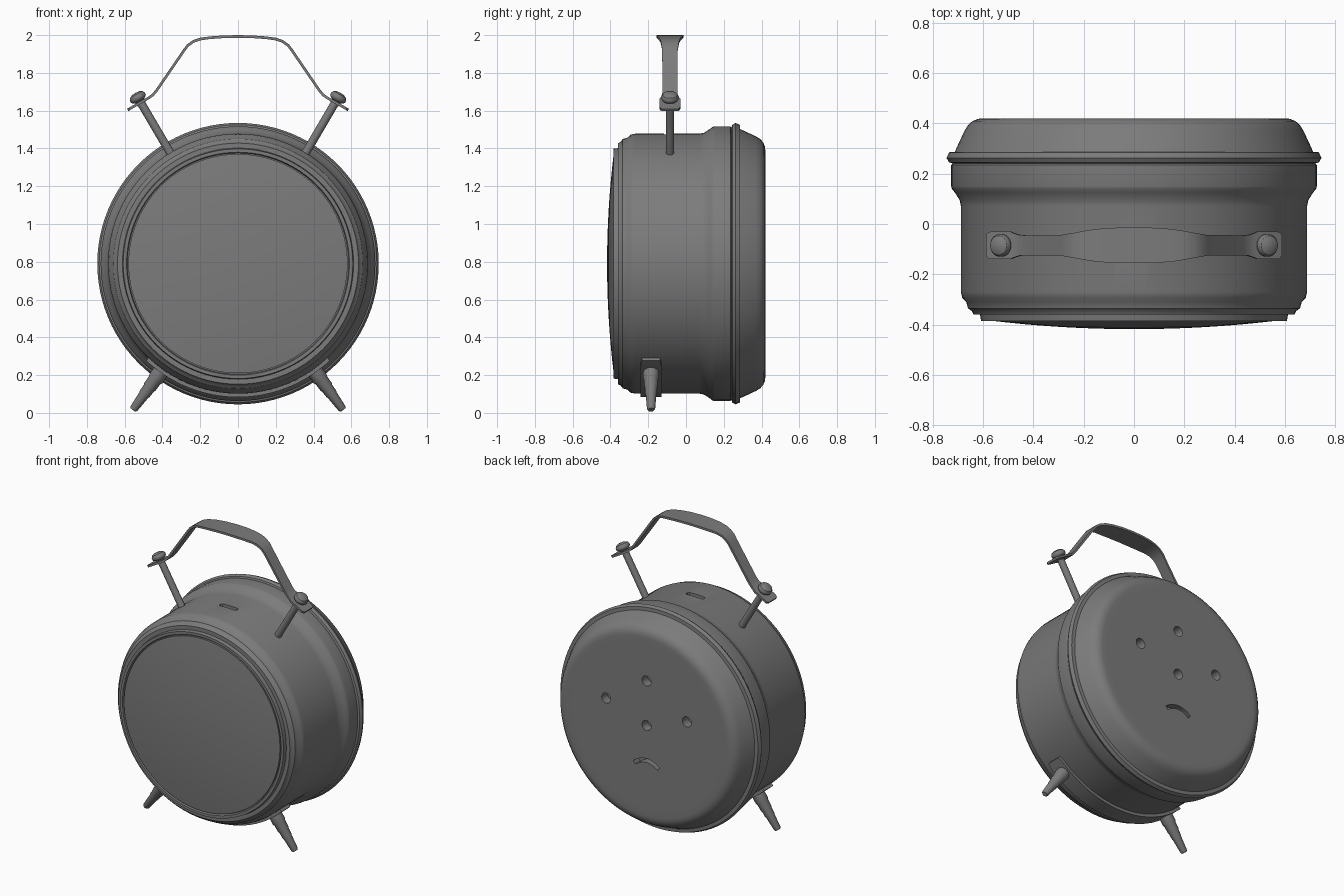
import bpy, bmesh, math
from mathutils import Vector

cube = bpy.data.objects.get("Cube")
if cube:
    bpy.data.objects.remove(cube, do_unlink=True)

GREY = (0.2, 0.2, 0.2, 1.0)
metal = bpy.data.materials.new("plain grey")
metal.use_nodes = True
metal.diffuse_color = GREY
metal.node_tree.nodes["Principled BSDF"].inputs["Base Color"].default_value = GREY

MID = 0.79          # height of the case axis
Y_AXIS = Vector((0, 1, 0))


def make(name, bm):
    """Turn a bmesh into an active, selected object."""
    bmesh.ops.recalc_face_normals(bm, faces=bm.faces)
    mesh = bpy.data.meshes.new(name)
    bm.to_mesh(mesh)
    bm.free()
    mesh.materials.append(metal)
    ob = bpy.data.objects.new(name, mesh)
    bpy.context.collection.objects.link(ob)
    return ob


def activate(ob):
    bpy.ops.object.select_all(action='DESELECT')
    ob.select_set(True)
    bpy.context.view_layer.objects.active = ob


def smooth(ob):
    activate(ob)
    bpy.ops.object.shade_smooth_by_angle(angle=math.radians(32))
    return ob


def lathe(name, profile, origin, axis, sides):
    """Revolve (radius, distance along axis) points round an axis."""
    bm = bmesh.new()
    turn = Vector((0, 0, 1)).rotation_difference(axis.normalized())
    rings = []
    for r, h in profile:
        ring = []
        for i in range(sides):
            a = math.tau * i / sides
            p = Vector((r * math.cos(a), r * math.sin(a), h))
            ring.append(bm.verts.new(Vector(origin) + turn @ p))
        rings.append(ring)
    for low, high in zip(rings, rings[1:]):
        for i in range(sides):
            j = (i + 1) % sides
            bm.faces.new((low[i], low[j], high[j], high[i]))
    for ring, (r, h) in ((rings[0], profile[0]), (rings[-1], profile[-1])):
        if r > 0:
            bm.faces.new(ring)
    bmesh.ops.remove_doubles(bm, verts=bm.verts, dist=1e-5)
    return make(name, bm)


def strip(name, points, y, thickness):
    """Bent band through (x, z, half width) points, as wide as told along y."""
    bm = bmesh.new()
    pairs = [(bm.verts.new((x, y - w, z)), bm.verts.new((x, y + w, z)))
             for x, z, w in points]
    for (a, b), (c, d) in zip(pairs, pairs[1:]):
        bm.faces.new((a, b, d, c))
    ob = make(name, bm)
    activate(ob)
    mod = ob.modifiers.new("thickness", 'SOLIDIFY')
    mod.thickness = thickness
    mod.offset = 0
    mod.use_even_offset = True
    bpy.ops.object.modifier_apply(modifier=mod.name)
    bm = bmesh.new()
    bm.from_mesh(ob.data)
    bmesh.ops.recalc_face_normals(bm, faces=bm.faces)
    bm.to_mesh(ob.data)
    bm.free()
    return ob


def both_sides(half):
    """Mirror a half path that ends on the centre line."""
    return half + [(-x, z, w) for x, z, w in reversed(half[:-1])]


# Case with front bezel, flared back band, rim and rounded back cover
case = lathe("clock_case", [
    (0.585, -0.37), (0.59, -0.385), (0.608, -0.385), (0.612, -0.36),
    (0.638, -0.36), (0.645, -0.346), (0.66, -0.335), (0.667, -0.31),
    (0.683, -0.293), (0.688, -0.27), (0.688, 0.07), (0.693, 0.095),
    (0.712, 0.125), (0.724, 0.14), (0.727, 0.15), (0.727, 0.235),
    (0.72, 0.24), (0.735, 0.245), (0.745, 0.262), (0.735, 0.285),
    (0.712, 0.287), (0.702, 0.31), (0.674, 0.37), (0.66, 0.393),
    (0.642, 0.409), (0.62, 0.418), (0.6, 0.42), (0.56, 0.42),
], (0, 0, MID), Y_AXIS, 96)

# Holes for keys in the back, a curved slot, and the hammer slot on top
cutters = [lathe("hole_cutter", [(0.034, 0.36), (0.034, 0.46)], (x, 0, z), Y_AXIS, 24)
           for x, z in ((0, 1.1), (0, 0.8), (0.3, 0.905), (-0.3, 0.905))]
arc = [(0.09 * t / 4, 0.565 - 0.035 * (t / 4) ** 2, 0.05) for t in range(-4, 5)]
cutters.append(strip("curved_slot_cutter", arc, 0.42, 0.026))
slot = [(-0.065, 1.475, 0.008), (-0.055, 1.475, 0.016),
        (0.055, 1.475, 0.016), (0.065, 1.475, 0.008)]
cutters.append(strip("hammer_slot_cutter", slot, -0.1, 0.1))
for cutter in cutters:
    cutter.hide_render = True
    mod = case.modifiers.new("cut", 'BOOLEAN')
    mod.operation = 'DIFFERENCE'
    mod.solver = 'EXACT'
    mod.object = cutter
    activate(case)
    bpy.ops.object.modifier_apply(modifier=mod.name)
    bpy.data.objects.remove(cutter, do_unlink=True)
smooth(case)

# Domed front cover
dome = [(0.58, -0.365)]
dome += [(0.58 * k / 8, -0.418 + 0.035 * (k / 8) ** 2) for k in range(8, -1, -1)]
smooth(lathe("front_glass", dome, (0, 0, MID), Y_AXIS, 96))

# Carrying handle
handle = both_sides([
    (0.584, 1.604, 0.042), (0.575, 1.609, 0.053), (0.56, 1.618, 0.055),
    (0.49, 1.658, 0.055), (0.475, 1.666, 0.048), (0.452, 1.682, 0.041),
    (0.43, 1.708, 0.04), (0.285, 1.92, 0.041), (0.265, 1.946, 0.045),
    (0.235, 1.967, 0.05), (0.2, 1.979, 0.057), (0.15, 1.986, 0.065),
    (0.08, 1.991, 0.07), (0, 1.993, 0.071)])
smooth(strip("handle", handle, -0.085, 0.014))

# Strap under the case that carries the feet
strap = []
for k in range(13):
    a = math.radians(-46.5 - 43.5 * k / 12)
    strap.append((0.697 * math.cos(a), MID + 0.697 * math.sin(a),
                  0.055 if k else 0.048))
smooth(strip("foot_strap", both_sides(strap), -0.185, 0.02))

# Posts, knobs and feet on each side
for side, word in ((1, "left"), (-1, "right")):
    up = Vector((0.506 * side, 0, 0.863))
    base = (0.34 * side, -0.085, 1.345)
    smooth(lathe(word + "_post", [(0.022, 0), (0.022, 0.34)], base, up, 24))
    smooth(lathe(word + "_knob", [
        (0.026, 0.335), (0.026, 0.355), (0.04, 0.362), (0.045, 0.37),
        (0.045, 0.382), (0.038, 0.394), (0.022, 0.402), (0, 0.404),
    ], base, up, 24))
    down = Vector((0.59 * side, 0, -0.807))
    smooth(lathe(word + "_foot", [
        (0.042, 0), (0.042, 0.085), (0.037, 0.095), (0.036, 0.14),
        (0.032, 0.148), (0.031, 0.185), (0.028, 0.192), (0.022, 0.28),
        (0.016, 0.29), (0, 0.291),
    ], (0.385 * side, -0.185, 0.25), down, 24))
